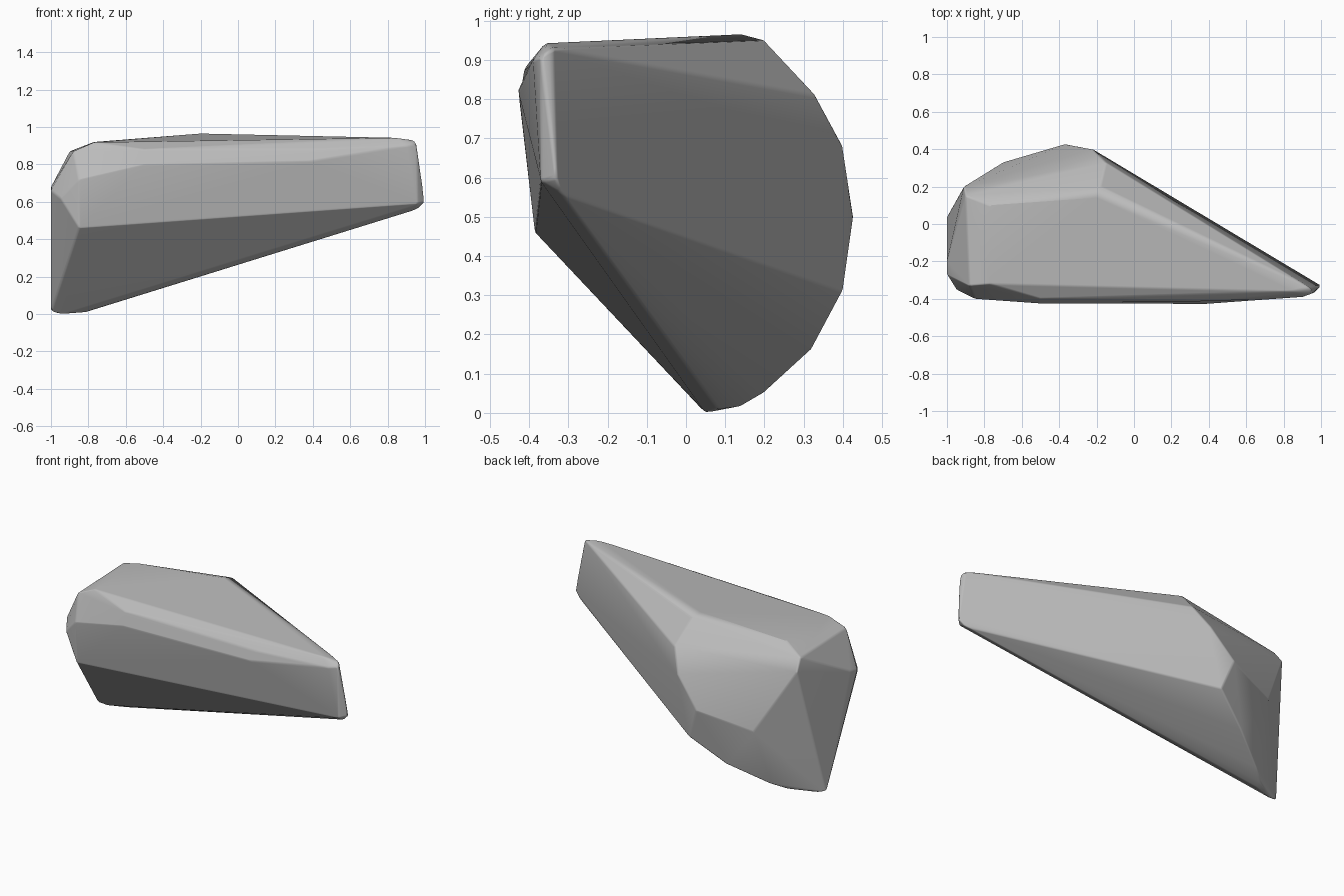
import bpy, bmesh, math

cube = bpy.data.objects.get("Cube")
if cube:
    bpy.data.objects.remove(cube, do_unlink=True)

# Stone colour
stone = bpy.data.materials.new("stone_grey")
stone.use_nodes = True
grey = (0.5, 0.5, 0.5, 1)
stone.diffuse_color = grey
stone.node_tree.nodes["Principled BSDF"].inputs["Base Color"].default_value = grey

# Corner groups of the boulder, wrapped in a convex hull
narrow_tip = [(.955, -.37, .91), (.94, -.34, .93), (.9, -.39, .9),
              (1, -.33, .6), (.96, -.37, .59), (.96, -.32, .56)]
top_rim = [(.85, -.36, .942), (-.2, .14, .965), (-.18, .2, .95),
           (-.77, .1, .92), (-.77, -.32, .918), (-.88, -.33, .87)]
front_bulge = [(-.5, -.425, .8), (.4, -.427, .82), (.4, -.41, .88),
               (-.5, -.4, .88), (-.85, -.4, .72), (-.85, -.385, .46)]
broad_end = [(-.9, .15, .87), (-.91, .2, .8), (-1, -.27, .66),
             (-1, -.2, .68), (-.95, -.35, .62), (-1, .04, .01)]
back_ridge = [(-.15, .33, .81), (-.22, .4, .68), (-.37, .427, .5),
              (-.3, .4, .31), (-.51, .32, .16), (-.7, .33, .42)]
foot = [(-.95, .05, 0), (-.82, .08, .01), (-.8, .14, .015), (-.72, .2, .05)]

bm = bmesh.new()
for p in narrow_tip + top_rim + front_bulge + broad_end + back_ridge + foot:
    bm.verts.new(p)
hull = bmesh.ops.convex_hull(bm, input=bm.verts[:])
loose = {v for v in hull["geom_interior"] if isinstance(v, bmesh.types.BMVert)}
bmesh.ops.delete(bm, geom=list(loose), context='VERTS')
bmesh.ops.dissolve_limit(bm, angle_limit=math.radians(3),
                         verts=bm.verts[:], edges=bm.edges[:])
bmesh.ops.recalc_face_normals(bm, faces=bm.faces[:])
mesh = bpy.data.meshes.new("boulder")
bm.to_mesh(mesh)
bm.free()
mesh.materials.append(stone)
boulder = bpy.data.objects.new("boulder", mesh)
bpy.context.collection.objects.link(boulder)

# Worn edges with soft shading
bevel = boulder.modifiers.new("worn_edges", 'BEVEL')
bevel.width = .02
bevel.segments = 2
bevel.limit_method = 'ANGLE'
bevel.angle_limit = math.radians(18)
mesh.shade_smooth()
normals = boulder.modifiers.new("soft_faces", 'WEIGHTED_NORMAL')
normals.weight = 60
